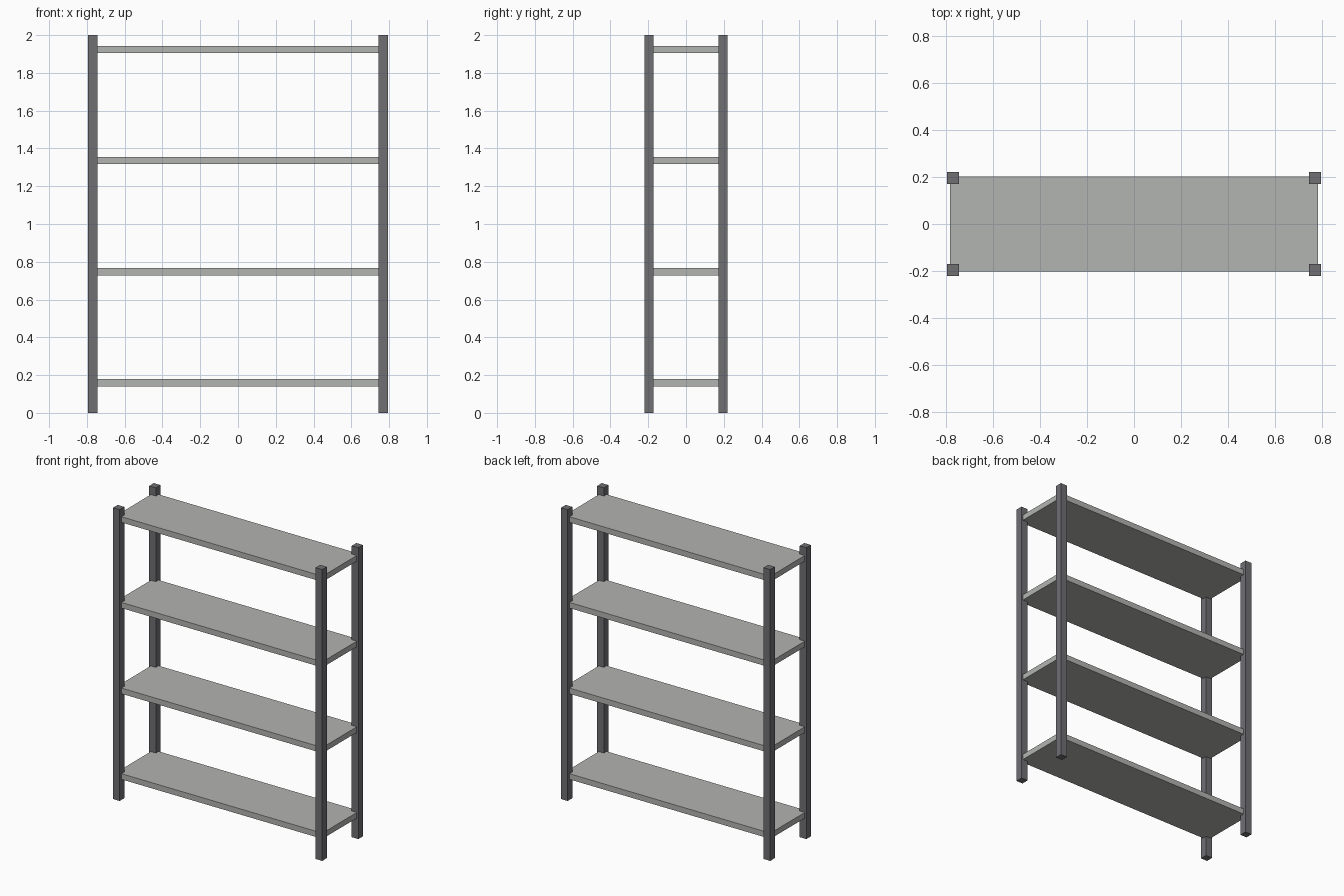
import bpy

if "Cube" in bpy.data.objects:
    bpy.data.objects.remove(bpy.data.objects["Cube"])


def material(name, color):
    m = bpy.data.materials.new(name)
    m.diffuse_color = color
    m.use_nodes = True
    m.node_tree.nodes["Principled BSDF"].inputs["Base Color"].default_value = m.diffuse_color
    return m


def box(name, center, size, mat):
    bpy.ops.mesh.primitive_cube_add(size=1, location=center)
    ob = bpy.context.object
    ob.name = name
    ob.scale = size
    bpy.ops.object.transform_apply(location=False, rotation=False, scale=True)
    ob.data.materials.append(mat)
    return ob


dark = material("dark_metal", (0.16, 0.16, 0.175, 1))
light = material("light_board", (0.45, 0.46, 0.44, 1))

# Four square corner posts
for x_name, sx in (("left", -1), ("right", 1)):
    for y_name, sy in (("front", -1), ("back", 1)):
        box(f"{y_name}_{x_name}_post", (sx * 0.769, sy * 0.196, 1.0),
            (0.05, 0.05, 2.0), dark)

# Four evenly spaced shelves, let into the posts
for i in range(4):
    box(f"shelf_{i + 1}", (0, 0, 0.16 + i * 0.588), (1.564, 0.402, 0.039), light)
